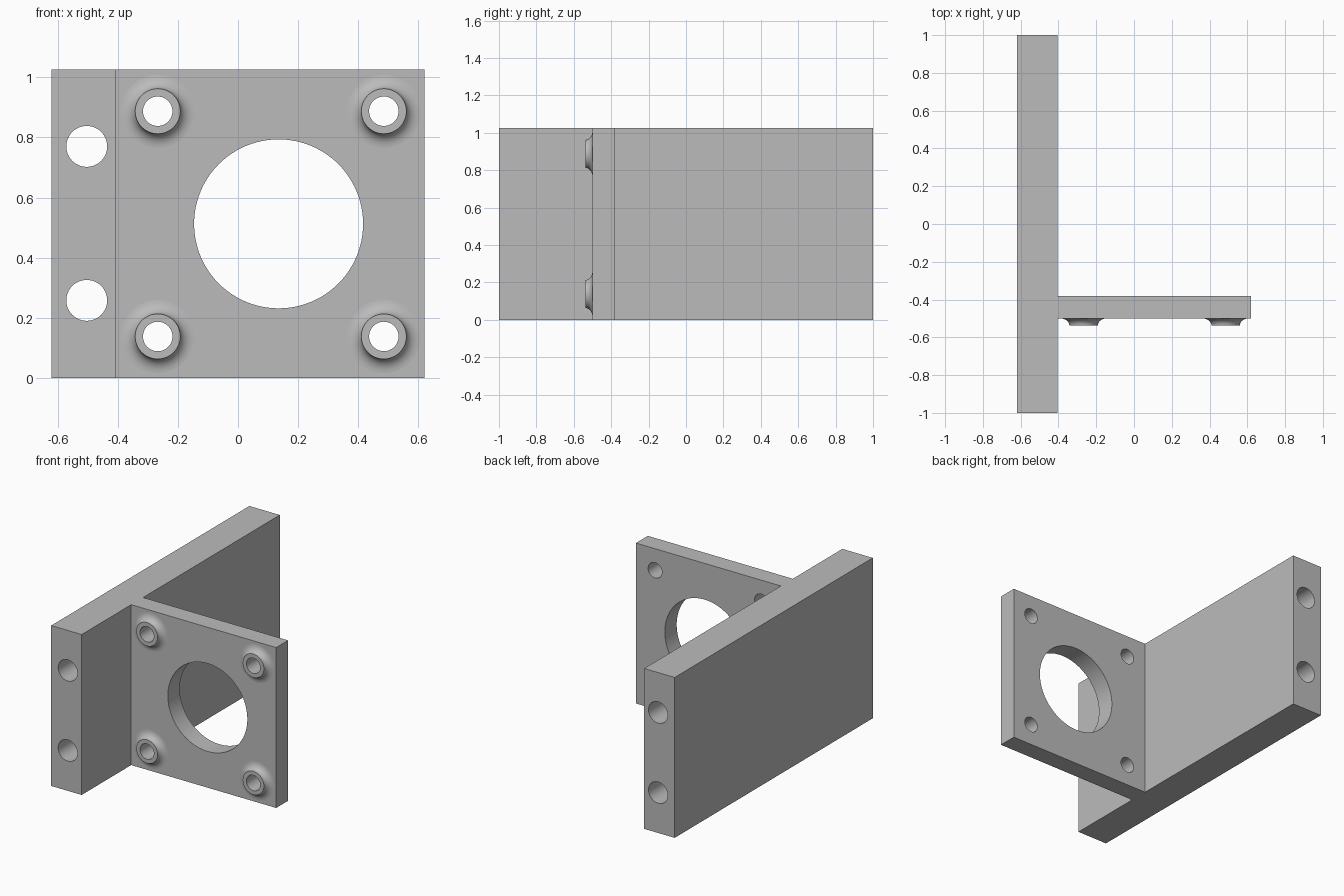
import bpy, bmesh, math
from mathutils import Matrix, Vector

if "Cube" in bpy.data.objects:
    bpy.data.objects.remove(bpy.data.objects["Cube"])

# Main dimensions
HEIGHT = 1.025
LEFT, RIGHT, RAIL_X = -0.62, 0.62, -0.405
PLATE_FRONT, PLATE_BACK = -0.5, -0.38
BOSS_TIP = -0.538
BORE, BOSS_R, FLARE_R = 0.049, 0.075, 0.122
BOSSES = [(x, z) for x in (-0.267, 0.485) for z in (0.138, 0.887)]

metal = bpy.data.materials.new("grey metal")
metal.use_nodes = True
grey = (0.5, 0.5, 0.5, 1)
metal.diffuse_color = grey
metal.node_tree.nodes["Principled BSDF"].inputs["Base Color"].default_value = grey


def make_object(name, bm):
    bmesh.ops.recalc_face_normals(bm, faces=bm.faces)
    mesh = bpy.data.meshes.new(name)
    bm.to_mesh(mesh)
    bm.free()
    mesh.materials.append(metal)
    ob = bpy.data.objects.new(name, mesh)
    bpy.context.collection.objects.link(ob)
    return ob


def activate(ob):
    bpy.ops.object.select_all(action="DESELECT")
    ob.select_set(True)
    bpy.context.view_layer.objects.active = ob


def smooth(ob):
    activate(ob)
    bpy.ops.object.shade_smooth_by_angle(angle=math.radians(35))


# Bracket body: T-shaped outline extruded upwards
outline = [(LEFT, -1), (RAIL_X, -1), (RAIL_X, PLATE_FRONT), (RIGHT, PLATE_FRONT),
           (RIGHT, PLATE_BACK), (RAIL_X, PLATE_BACK), (RAIL_X, 1), (LEFT, 1)]
bm = bmesh.new()
base = bm.faces.new([bm.verts.new((x, y, 0)) for x, y in outline])
top = bmesh.ops.extrude_face_region(bm, geom=[base])["geom"]
bmesh.ops.translate(bm, vec=(0, 0, HEIGHT),
                    verts=[v for v in top if isinstance(v, bmesh.types.BMVert)])
body = make_object("bracket_body", bm)

# Drills along y: long rail holes, centre opening, screw holes
bm = bmesh.new()


def drill(x, z, radius, y, depth, sides):
    place = Matrix.Translation((x, y, z)) @ Matrix.Rotation(math.pi / 2, 4, "X")
    bmesh.ops.create_cone(bm, cap_ends=True, segments=sides, radius1=radius,
                          radius2=radius, depth=depth, matrix=place)


plate_y = (PLATE_FRONT + PLATE_BACK) / 2
for z in (0.258, 0.77):
    drill(-0.503, z, 0.068, 0, 2.2, 48)
drill(0.135, HEIGHT / 2, 0.281, plate_y, 0.4, 96)
for x, z in BOSSES:
    drill(x, z, BORE, plate_y, 0.4, 48)
drills = make_object("drills", bm)
drills.hide_render = True

cut = body.modifiers.new("holes", "BOOLEAN")
cut.operation = "DIFFERENCE"
cut.solver = "EXACT"
cut.object = drills
activate(body)
bpy.ops.object.modifier_apply(modifier=cut.name)
bpy.data.objects.remove(drills)
smooth(body)

# Screw bosses: bored ring with a concave flare down to the plate
profile = [(BORE, PLATE_FRONT), (BORE, BOSS_TIP)]
for i in range(9):
    a = i / 8 * math.pi / 2
    profile.append((FLARE_R - (FLARE_R - BOSS_R) * math.cos(a),
                    BOSS_TIP + (PLATE_FRONT - BOSS_TIP) * math.sin(a)))
for n, (x, z) in enumerate(BOSSES, 1):
    bm = bmesh.new()
    verts = [bm.verts.new((x + r, y, z)) for r, y in profile]
    edges = [bm.edges.new(pair) for pair in zip(verts, verts[1:])]
    bmesh.ops.spin(bm, geom=verts + edges, cent=Vector((x, 0, z)), axis=(0, 1, 0),
                   angle=math.tau, steps=48, use_merge=True)
    bmesh.ops.remove_doubles(bm, verts=bm.verts, dist=0.0005)
    # Open ring: orient its normals from the flat front rim
    boss = make_object(f"screw_boss_{n}", bm)
    rim = min(boss.data.polygons, key=lambda f: f.center.y)
    if rim.normal.y > 0:
        boss.data.flip_normals()
    smooth(boss)
